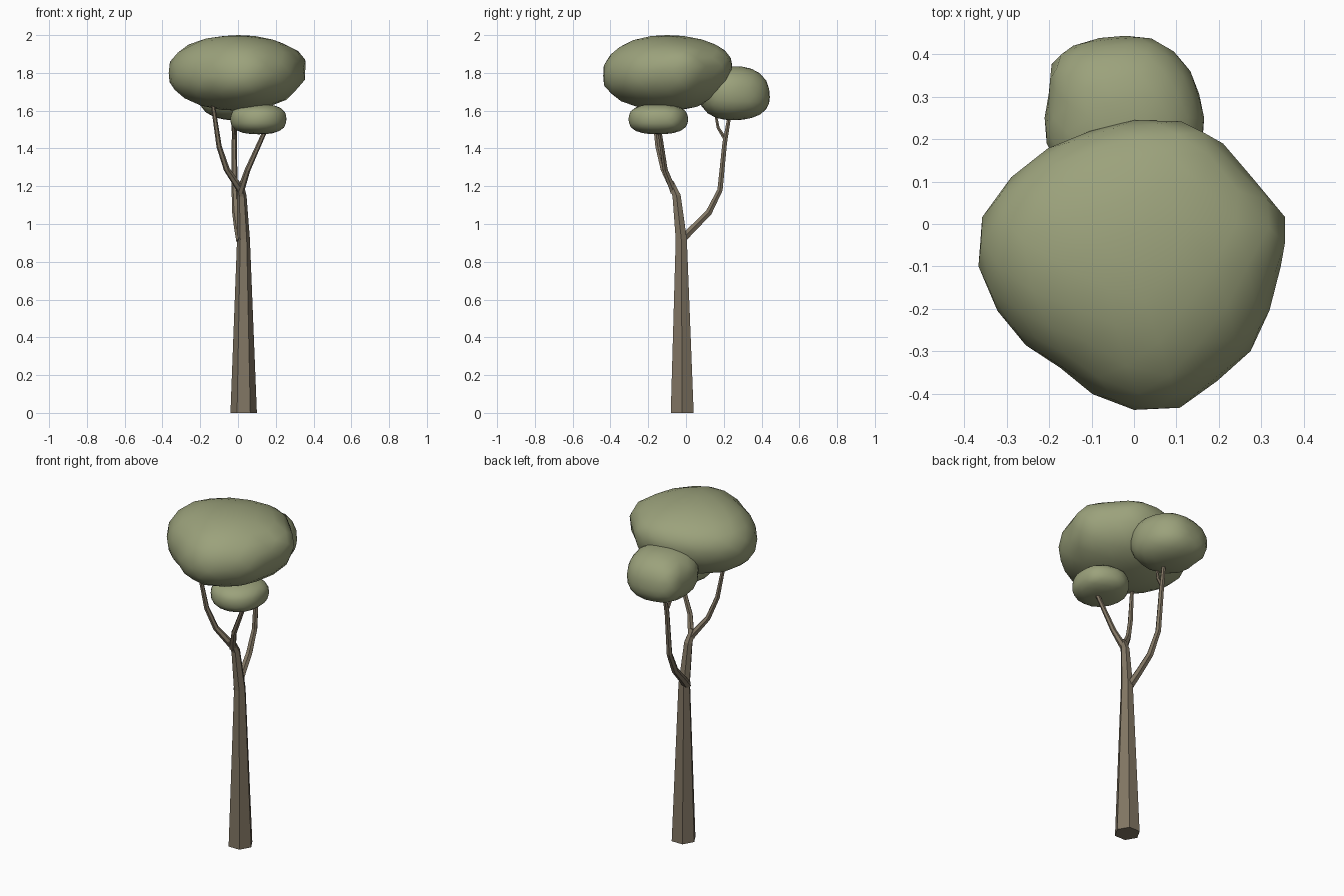
import bpy, bmesh, math
from mathutils import Vector

if "Cube" in bpy.data.objects:
    bpy.data.objects.remove(bpy.data.objects["Cube"])


def material(name, color):
    m = bpy.data.materials.new(name)
    m.diffuse_color = (*color, 1)
    m.use_nodes = True
    m.node_tree.nodes["Principled BSDF"].inputs["Base Color"].default_value = m.diffuse_color
    return m


BARK = material("bark", (0.22, 0.18, 0.125))
LEAF = material("leaf", (0.33, 0.36, 0.20))


def finish(bm, name, mat, smooth):
    bmesh.ops.recalc_face_normals(bm, faces=bm.faces)
    for f in bm.faces:
        f.smooth = smooth
    mesh = bpy.data.meshes.new(name)
    bm.to_mesh(mesh)
    bm.free()
    mesh.materials.append(mat)
    obj = bpy.data.objects.new(name, mesh)
    bpy.context.collection.objects.link(obj)


def limb(name, path, sides=6):
    """Flat-sided tapering tube through (x, y, z, radius) points."""
    bm = bmesh.new()
    pts = [Vector(p[:3]) for p in path]
    rings = []
    for i, p in enumerate(pts):
        t = (pts[min(i + 1, len(pts) - 1)] - pts[max(i - 1, 0)]).normalized()
        if p.z == 0:
            t = Vector((0, 0, 1))
        u = (Vector((1, 0, 0)) - t * t.x).normalized()
        v = t.cross(u)
        r = path[i][3]
        angles = [k * math.tau / sides for k in range(sides)]
        rings.append([bm.verts.new(p + r * (u * math.cos(a) + v * math.sin(a))) for a in angles])
    for a, b in zip(rings, rings[1:]):
        for k in range(sides):
            j = (k + 1) % sides
            bm.faces.new((a[k], a[j], b[j], b[k]))
    bm.faces.new(rings[0][::-1])
    bm.faces.new(rings[-1])
    finish(bm, name, BARK, False)


def foliage(name, center, top, bottom, outline, power=2.2, tilt=(0, 0)):
    """Rounded clump whose plan follows an outline, between two heights."""
    cx, cy, cz = center
    polar = sorted((math.atan2(y - cy, x - cx), math.hypot(x - cx, y - cy)) for x, y in outline)
    polar = [(polar[-1][0] - math.tau, polar[-1][1])] + polar + [(polar[0][0] + math.tau, polar[0][1])]

    def reach(a):
        for (a0, r0), (a1, r1) in zip(polar, polar[1:]):
            if a0 <= a <= a1:
                return r0 + (r1 - r0) * (a - a0) / (a1 - a0)
        return polar[0][1]

    bm = bmesh.new()
    bmesh.ops.create_icosphere(bm, subdivisions=3, radius=1)
    for vert in bm.verts:
        d = vert.co.normalized()
        c, s = math.hypot(d.x, d.y), abs(d.z)
        k = (c ** power + s ** power) ** (-1 / power)
        a = math.atan2(d.y, d.x)
        r = reach(a) * c * k
        x, y = r * math.cos(a), r * math.sin(a)
        h = (top - cz if d.z > 0 else bottom - cz) * s * k
        lean = (tilt[0] * x + tilt[1] * y) * (1 - s * k)
        vert.co = (cx + x, cy + y, cz + h + lean)
    finish(bm, name, LEAF, True)


# Trunk and branches
limb("trunk", [(0.03, -0.02, 0, 0.07), (0.029, -0.025, 0.92, 0.034),
               (0.02, -0.05, 1.15, 0.025), (0.01, -0.08, 1.22, 0.018)])
limb("left_branch", [(0.015, -0.065, 1.18, 0.021), (-0.06, -0.12, 1.29, 0.016),
                     (-0.10, -0.15, 1.41, 0.014), (-0.14, -0.18, 1.68, 0.01)])
limb("right_branch", [(0.012, -0.065, 1.17, 0.02), (0.05, -0.11, 1.285, 0.015),
                      (0.16, -0.145, 1.53, 0.011)])
limb("back_branch", [(0.015, -0.03, 0.91, 0.024), (0.0, 0.04, 0.98, 0.021),
                     (-0.012, 0.12, 1.06, 0.019), (-0.018, 0.18, 1.18, 0.016),
                     (-0.02, 0.205, 1.43, 0.014), (-0.015, 0.235, 1.6, 0.01)])
limb("back_twig", [(-0.02, 0.207, 1.45, 0.011), (-0.025, 0.17, 1.51, 0.009),
                   (-0.03, 0.15, 1.62, 0.007)])

# Foliage clumps
foliage("main_crown", (0, -0.1, 1.81), 2.0, 1.6, [
    (0.365, -0.05), (0.36, 0.01), (0.25, 0.13), (0.21, 0.19), (0.15, 0.235), (0.06, 0.245),
    (-0.1, 0.22), (-0.255, 0.14), (-0.325, 0.07), (-0.37, -0.01), (-0.37, -0.08),
    (-0.35, -0.16), (-0.31, -0.22), (-0.16, -0.345), (-0.1, -0.4), (-0.03, -0.43),
    (0.04, -0.445), (0.12, -0.43), (0.18, -0.38), (0.29, -0.28), (0.315, -0.22), (0.33, -0.13)],
    power=2.15, tilt=(0.03, 0.08))
foliage("back_clump", (-0.02, 0.25, 1.69), 1.835, 1.55, [
    (0.165, 0.22), (0.155, 0.3), (0.12, 0.38), (0.05, 0.435), (-0.05, 0.44), (-0.19, 0.39),
    (-0.2, 0.3), (-0.2, 0.17), (-0.12, 0.09), (0.02, 0.07), (0.13, 0.12)],
    power=2.4, tilt=(0, -0.1))
foliage("small_clump", (0.11, -0.15, 1.555), 1.635, 1.475, [
    (0.255, -0.13), (0.24, -0.05), (0.16, 0.0), (0.08, 0.01), (0.0, -0.04), (-0.04, -0.13),
    (-0.03, -0.2), (0.03, -0.28), (0.11, -0.305), (0.19, -0.28), (0.245, -0.21)],
    power=2.6)
